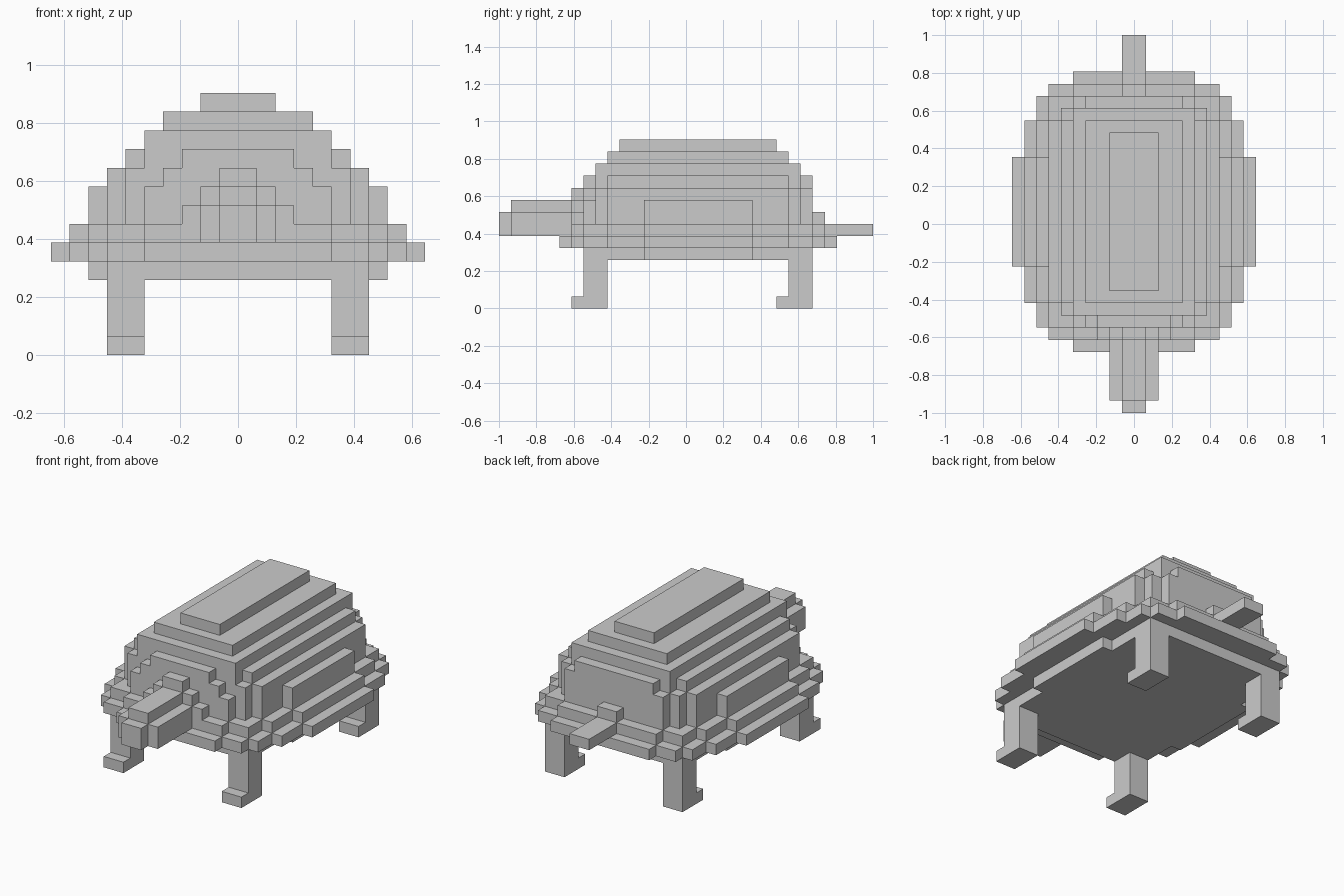
import bpy, bmesh
from mathutils import Vector

if "Cube" in bpy.data.objects:
    bpy.data.objects.remove(bpy.data.objects["Cube"])

U = 2 / 31   # voxel size; y runs 0..31 from nose to tail
LEN = 33     # shell rows y0 .. LEN - y0 are symmetric front to back


def block(w, y0, y1, z0, z1, inner=0):
    """Voxels from x = inner to w, mirrored across x = 0."""
    return {(x, y, z) for a in range(inner, w) for x in (a, -a - 1)
            for y in range(y0, y1) for z in range(z0, z1)}


def slab(w, inset, z0, z1):
    """Shell block, centred along the body."""
    return block(w, inset, LEN - inset, z0, z1)


def shrink(layer):
    """Next layer up: lose the outermost ring of voxels."""
    return {(x, y, z + 1) for x, y, z in layer
            if {(x + 1, y, z), (x - 1, y, z), (x, y + 1, z), (x, y - 1, z)} <= layer}


parts = {}
# flat underside
parts["belly"] = slab(7, 7, 4, 5) | slab(8, 12, 4, 5)

# stepped oval rim of two layers
rim = set()
for w, inset in ((5, 5), (7, 6), (8, 7), (9, 9), (10, 12)):
    rim |= slab(w, inset, 5, 6)
upper_rim = shrink(rim)
parts["shell_rim"] = rim | upper_rim

# dome: raised side panels, then stacked steps to the top
dome = shrink(upper_rim)
for w, inset, top in ((8, 12, 9), (7, 9, 10), (6, 8, 10), (6, 9, 11),
                      (5, 8, 12), (4, 9, 13), (2, 10, 14)):
    dome |= slab(w, inset, 7, top)
# end panels and the arch round the neck, narrowing as they rise
arch = set()
for i in range(3):
    dome |= slab(5 - i, 7, 7, 9 + i)
    arch |= block(3 - i, 6, 7, 7, 8 + i)
    if i < 2:
        dome |= block(5 - i, 25, 26, 7, 10 + i)
parts["shell_dome"] = dome
parts["neck_arch"] = arch

# head with snout and brow ridge, tail with its root
parts["head"] = block(2, 1, 6, 6, 8) | block(1, 0, 1, 6, 8) | block(1, 1, 6, 8, 9)
parts["tail"] = block(1, 27, 31, 6, 7) | block(1, 26, 27, 7, 8)

# legs with a toe in front
for name, y in (("front_legs", 7), ("back_legs", 24)):
    parts[name] = block(7, y, y + 2, 0, 4, 5) | block(7, y - 1, y, 0, 1, 5)

solid = set().union(*parts.values())


def build(name, voxels):
    """Skin the voxels with outside faces only, then merge flat areas."""
    bm = bmesh.new()
    for v in voxels:
        for axis in range(3):
            for s in (-1, 1):
                n = list(v)
                n[axis] += s
                if tuple(n) in solid:
                    continue
                d, e = Vector(), Vector()
                d[(axis + 1) % 3] = e[(axis + 2) % 3] = 1
                o = Vector(v)
                o[axis] += max(s, 0)
                ring = [o, o + d, o + d + e, o + e][::s]
                bm.faces.new([bm.verts.new((p - Vector((0, 15.5, 0))) * U) for p in ring])
    bmesh.ops.remove_doubles(bm, verts=bm.verts, dist=U / 100)
    bmesh.ops.dissolve_limit(bm, angle_limit=0.01, verts=bm.verts, edges=bm.edges)
    mesh = bpy.data.meshes.new(name)
    bm.to_mesh(mesh)
    bm.free()
    bpy.context.collection.objects.link(bpy.data.objects.new(name, mesh))


for name, voxels in parts.items():
    build(name, voxels)
